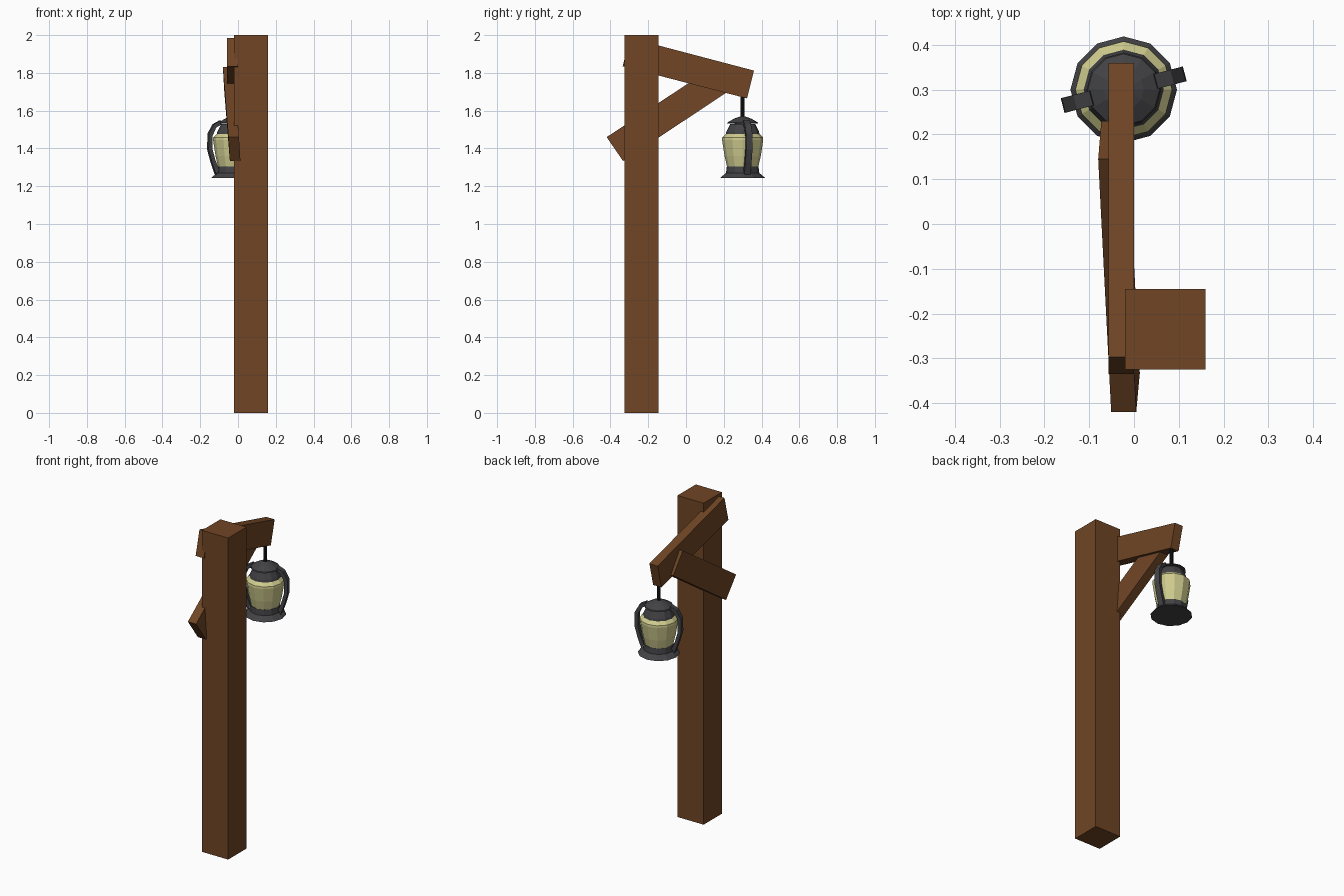
import bpy, math
from mathutils import Vector

if "Cube" in bpy.data.objects:
    bpy.data.objects.remove(bpy.data.objects["Cube"])

CX, CY = -0.023, 0.300      # lantern axis
SIDES = 12


def material(name, color):
    m = bpy.data.materials.new(name)
    m.diffuse_color = (*color, 1)
    m.use_nodes = True
    m.node_tree.nodes["Principled BSDF"].inputs["Base Color"].default_value = m.diffuse_color
    return m


wood = material("wood", (0.16, 0.06, 0.018))
metal = material("dark_metal", (0.055, 0.055, 0.06))
black = material("black_iron", (0.008, 0.008, 0.008))
glass = material("glass", (0.62, 0.6, 0.27))


def make(name, verts, faces, mat):
    me = bpy.data.meshes.new(name)
    me.from_pydata([tuple(v) for v in verts], [], faces)
    me.materials.append(mat)
    ob = bpy.data.objects.new(name, me)
    bpy.context.collection.objects.link(ob)
    return ob


def plank(name, side, thick, mat):
    """Four-corner side outline pushed along +x into a solid plank."""
    verts = [Vector(p) for p in side] + [Vector(p) + Vector((thick, 0, 0)) for p in side]
    faces = [(0, 1, 2, 3), (7, 6, 5, 4)]
    faces += [(i, i + 4, (i + 1) % 4 + 4, (i + 1) % 4) for i in range(4)]
    return make(name, verts, faces, mat)


def lathe(name, profile, mat, sides=SIDES):
    """Capped turned shape about the lantern axis; profile is (radius, z) going up."""
    verts, faces = [], []
    for r, z in profile:
        for k in range(sides):
            a = 2 * math.pi * k / sides
            verts.append((CX + r * math.cos(a), CY + r * math.sin(a), z))
    for j in range(len(profile) - 1):
        for k in range(sides):
            n = (k + 1) % sides
            faces.append((j * sides + k, j * sides + n, (j + 1) * sides + n, (j + 1) * sides + k))
    top = (len(profile) - 1) * sides
    faces.append(tuple(reversed(range(sides))))
    faces.append(tuple(range(top, top + sides)))
    return make(name, verts, faces, mat)


def strap(name, path, width, angle, mat):
    """Flat bar following paired inner/outer (r, z) points."""
    out = Vector((math.cos(angle), math.sin(angle), 0))
    side = Vector((-out.y, out.x, 0)) * width / 2
    verts, faces = [], []
    for ri, zi, ro, zo in path:
        inner = Vector((CX, CY, zi)) + out * ri
        outer = Vector((CX, CY, zo)) + out * ro
        verts += [inner - side, outer - side, outer + side, inner + side]
    for j in range(len(path) - 1):
        for k in range(4):
            n = (k + 1) % 4
            faces.append((j * 4 + k, (j + 1) * 4 + k, (j + 1) * 4 + n, j * 4 + n))
    e = len(verts)
    faces += [(0, 1, 2, 3), (e - 1, e - 2, e - 3, e - 4)]
    return make(name, verts, faces, mat)


# Upright post, sloping arm and slightly skewed brace
plank("post", [(-0.02, -0.325, 0), (-0.02, -0.325, 2), (-0.02, -0.145, 2), (-0.02, -0.145, 0)], 0.18, wood)
plank("arm", [(-0.057, -0.335, 1.835), (-0.057, -0.297, 1.985),
              (-0.057, 0.36, 1.812), (-0.057, 0.323, 1.665)], 0.057, wood)
plank("brace", [(-0.043, -0.333, 1.333), (-0.051, -0.42, 1.46),
                (-0.080, 0.145, 1.832), (-0.073, 0.23, 1.706)], 0.056, wood)

# Lantern body, bottom to top
lathe("lantern_base", [(0.119, 1.243), (0.112, 1.250), (0.088, 1.270), (0.084, 1.305)], metal)
lathe("lantern_glass", [(0.082, 1.300), (0.096, 1.36), (0.109, 1.445), (0.108, 1.458), (0.088, 1.478)], glass)
lathe("lantern_collar", [(0.090, 1.474), (0.086, 1.490), (0.066, 1.530)], metal)
lathe("lantern_cap", [(0.083, 1.531), (0.080, 1.538), (0.045, 1.558), (0.012, 1.570)], metal)
lathe("hanger_rod", [(0.011, 1.560), (0.011, 1.72)], black, 8)

# Curved side straps on opposite sides of the lantern
path = [(0.070, 1.528, 0.075, 1.548), (0.100, 1.510, 0.112, 1.528), (0.120, 1.465, 0.139, 1.478),
        (0.120, 1.395, 0.141, 1.395), (0.103, 1.335, 0.122, 1.325), (0.082, 1.285, 0.100, 1.262)]
for name, turn in (("right_strap", 0), ("left_strap", math.pi)):
    strap(name, path, 0.034, math.radians(14.6) + turn, metal)
